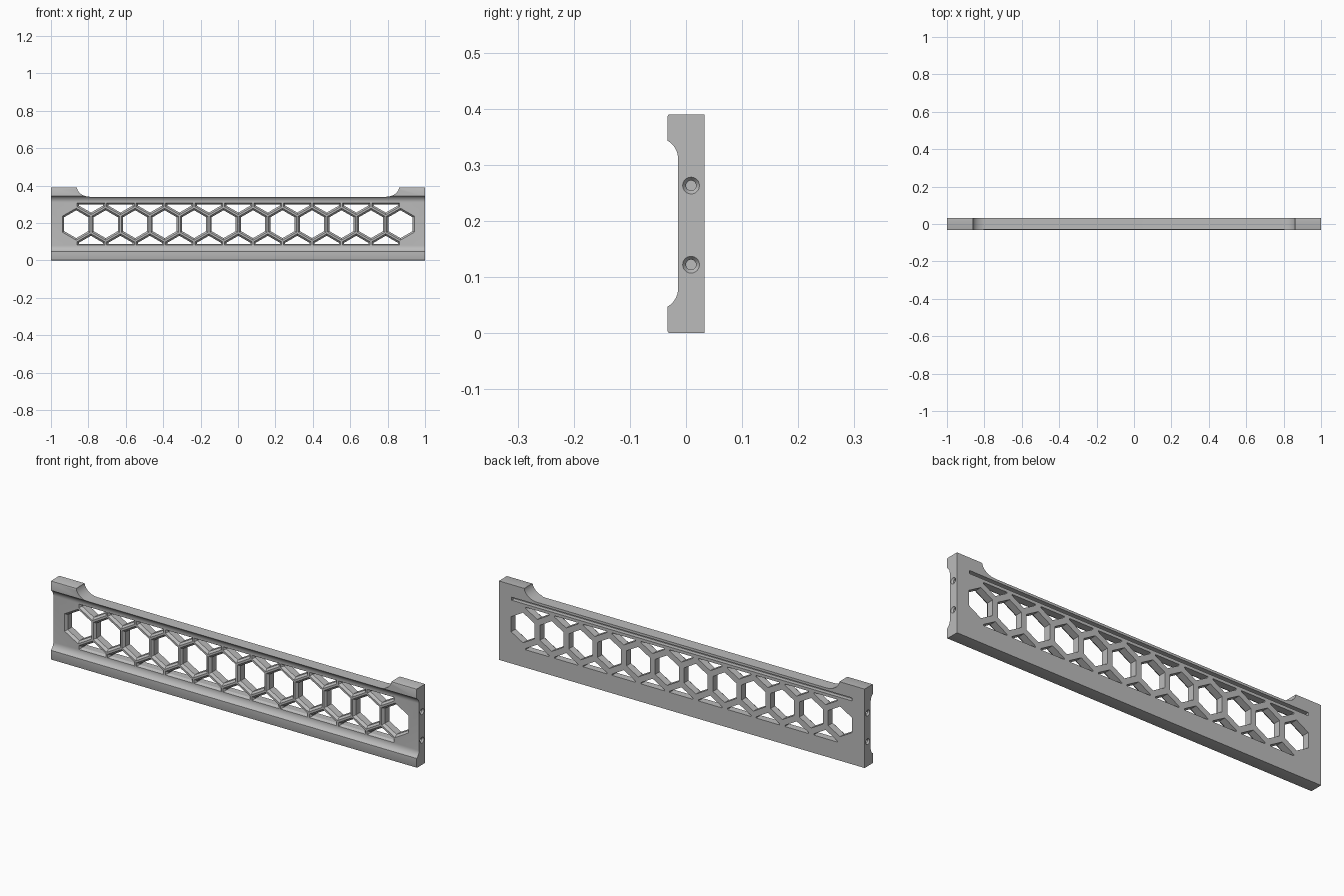
import bpy, bmesh
from math import sin, cos, pi, sqrt, radians

old = bpy.data.objects.get("Cube")
if old:
    bpy.data.objects.remove(old, do_unlink=True)

HEIGHT, BACK, FRONT, WEB = 0.39, 0.033, -0.033, -0.014
PITCH, COUNT, FIRST, MID = 0.1576, 12, -0.865, 0.1935
CELL = PITCH / sqrt(3)


def loft(bm, rings):
    """Join matching closed rings of points into a capped solid."""
    loops = [[bm.verts.new(p) for p in ring] for ring in rings]
    n = len(loops[0])
    for a, b in zip(loops, loops[1:]):
        for i in range(n):
            j = (i + 1) % n
            bm.faces.new((a[i], a[j], b[j], b[i]))
    bm.faces.new(loops[0][::-1])
    bm.faces.new(loops[-1])


def finish(name, bm):
    bmesh.ops.recalc_face_normals(bm, faces=bm.faces)
    mesh = bpy.data.meshes.new(name)
    bm.to_mesh(mesh)
    bm.free()
    ob = bpy.data.objects.new(name, mesh)
    bpy.context.collection.objects.link(ob)
    return ob


def cut(body, cutter):
    cutter.hide_render = True
    mod = body.modifiers.new(cutter.name, 'BOOLEAN')
    mod.operation, mod.solver, mod.object = 'DIFFERENCE', 'EXACT', cutter
    bpy.context.view_layer.objects.active = body
    bpy.ops.object.modifier_apply(modifier=mod.name)
    bpy.data.objects.remove(cutter, do_unlink=True)


# Panel: thick rails top and bottom, coved into a thinner web
r, c = 0.038, 0.004
lower = [(BACK, 0), (FRONT + c, 0), (FRONT + c * 0.3, c * 0.3), (FRONT, c)]
for i in range(9):
    a = radians(60) * (1 - i / 8)
    lower.append((WEB - r + r * cos(a), 0.08 - r * sin(a)))
profile = lower + [(y, HEIGHT - z) for y, z in reversed(lower)]
bm = bmesh.new()
loft(bm, [[(x, y, z) for y, z in profile] for x in (-1, 1)])
panel = finish("grille_panel", bm)

# Lowered top edge with a rounded run-out at each end
arc = [(-0.79 - 0.072 * cos(a), 0.395 - 0.055 * sin(a))
       for a in (pi / 2 * i / 10 for i in range(11))]
left = [(arc[0][0], 0.45)] + arc
outline = left + [(-x, z) for x, z in reversed(left)]
bm = bmesh.new()
loft(bm, [[(x, y, z) for x, z in outline] for y in (-0.1, 0.1)])
cut(panel, finish("top_notch_cutter", bm))


# Honeycomb openings, flared toward the front
def hexagon(x, size):
    return [(x + size * sin(k * pi / 3), MID + size * cos(k * pi / 3)) for k in range(6)]


def part_cell(x, size, top, side):
    w, zc = size * sqrt(3) / 2, 1.5 * CELL
    pts = [(0, zc - size), (w, zc - size / 2), (w, top), (-w, top), (-w, zc - size / 2)]
    return [(x + px, MID + side * pz) for px, pz in pts]


def flared(bm, wide, narrow):
    steps = ((-0.06, wide), (WEB, wide), (-0.002, narrow), (0.06, narrow))
    loft(bm, [[(x, y, z) for x, z in poly] for y, poly in steps])


wide, narrow = CELL - 0.0055, CELL - 0.0165
bm = bmesh.new()
for i in range(COUNT):
    x = FIRST + i * PITCH
    flared(bm, hexagon(x, wide), hexagon(x, narrow))
    if i < COUNT - 1:
        for side in (1, -1):
            xm = x + PITCH / 2
            flared(bm, part_cell(xm, wide, 0.112, side), part_cell(xm, narrow, 0.105, side))
cut(panel, finish("honeycomb_cutter", bm))

# Long slot along the back, under the top edge
bm = bmesh.new()
loft(bm, [[(x, y, z) for y, z in ((0.012, 0.313), (0.06, 0.313), (0.06, 0.328), (0.012, 0.328))]
          for x in (-0.93, 0.93)])
cut(panel, finish("back_slot_cutter", bm))

# Countersunk screw holes in both ends
bm = bmesh.new()
for side in (-1, 1):
    for z in (0.122, 0.263):
        loft(bm, [[(side * x, 0.009 + rad * cos(k * pi / 12), z + rad * sin(k * pi / 12))
                   for k in range(24)]
                  for x, rad in ((1.02, 0.015), (1, 0.015), (0.992, 0.009), (0.965, 0.009))])
cut(panel, finish("screw_hole_cutter", bm))

# Single grey finish
mat = bpy.data.materials.new("plain grey")
mat.use_nodes = True
grey = (0.5, 0.5, 0.5, 1)
mat.diffuse_color = grey
mat.node_tree.nodes["Principled BSDF"].inputs["Base Color"].default_value = grey
panel.data.materials.clear()
panel.data.materials.append(mat)

bpy.ops.object.select_all(action='DESELECT')
panel.select_set(True)
bpy.context.view_layer.objects.active = panel
bpy.ops.object.shade_smooth_by_angle(angle=radians(25))
